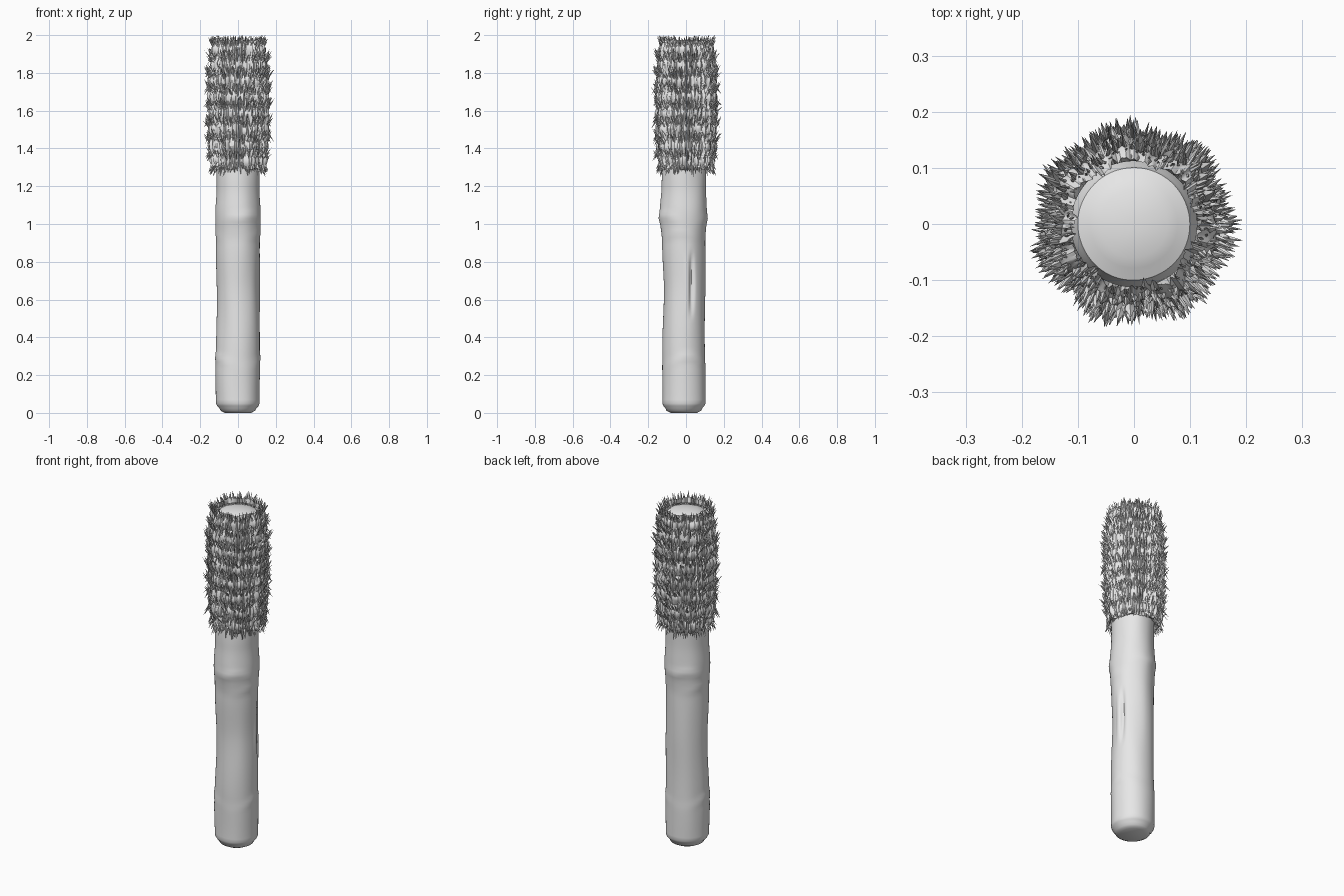
import bpy, bmesh, math, random
from mathutils import Vector, noise

random.seed(4)
cube = bpy.data.objects.get("Cube")
if cube:
    bpy.data.objects.remove(cube)

GREY = (0.8, 0.8, 0.8, 1.0)
mat = bpy.data.materials.new("plain grey")
mat.use_nodes = True
mat.diffuse_color = GREY
mat.node_tree.nodes["Principled BSDF"].inputs["Base Color"].default_value = GREY


def lerp_table(table, z):
    for a, b in zip(table, table[1:]):
        if z <= b[0]:
            t = max(0.0, (z - a[0]) / (b[0] - a[0]))
            t = t * t * (3 - 2 * t)
            return [p + (q - p) * t for p, q in zip(a[1:], b[1:])]
    return table[-1][1:]


def finish(bm, name, angle):
    bmesh.ops.recalc_face_normals(bm, faces=bm.faces)
    mesh = bpy.data.meshes.new(name)
    bm.to_mesh(mesh)
    bm.free()
    mesh.materials.append(mat)
    obj = bpy.data.objects.new(name, mesh)
    bpy.context.collection.objects.link(obj)
    bpy.ops.object.select_all(action='DESELECT')
    obj.select_set(True)
    bpy.context.view_layer.objects.active = obj
    bpy.ops.object.shade_smooth_by_angle(angle=math.radians(angle))
    return obj


def loft(bm, rings, caps):
    loops = [[bm.verts.new(p) for p in ring] for ring in rings]
    n = len(loops[0])
    for a, b in zip(loops, loops[1:]):
        for i in range(n):
            j = (i + 1) % n
            bm.faces.new((a[i], a[j], b[j], b[i]))
    if caps:
        bm.faces.new(loops[0][::-1])
        bm.faces.new(loops[-1])


# Wooden handle: height, half width, half depth, y offset
HANDLE = [(0.0, 0.07, 0.07, -0.012), (0.012, 0.092, 0.092, -0.012),
          (0.05, 0.116, 0.114, -0.012), (0.23, 0.118, 0.115, -0.013),
          (0.29, 0.116, 0.113, -0.013), (0.65, 0.112, 0.109, -0.008),
          (0.9, 0.115, 0.113, -0.012), (1.05, 0.121, 0.125, -0.014),
          (1.2, 0.113, 0.118, -0.012), (1.4, 0.112, 0.115, -0.006),
          (1.9, 0.118, 0.115, 0.0), (1.945, 0.1, 0.1, 0.0),
          (1.962, 0.06, 0.06, 0.0), (1.966, 0.012, 0.012, 0.0)]
levels = [0, 0.006, 0.012, 0.025, 0.037]
levels += [0.05 + 0.02 * i for i in range(93)]
levels += [1.915, 1.93, 1.945, 1.954, 1.962, 1.966]


def handle_point(z, a):
    rx, ry, oy = lerp_table(HANDLE, z)
    c, s = math.cos(a), math.sin(a)
    bump = noise.noise(Vector((c * 1.3, s * 1.3, z * 3))) * 0.004
    # Cut branch ridges that wander round the wood
    for knot, amp, phase in ((0.27, 0.005, 1), (1.03, 0.006, 4), (0.93, 0.003, 2)):
        d = z - knot - 0.025 * math.sin(2 * a + phase) * abs(c)
        bump += amp * math.exp(-(d / 0.022) ** 2) * (0.5 + 0.5 * math.sin(a * 2 + phase))
    # Long split on one side
    if 0.5 < z < 0.86:
        depth = math.sin(math.pi * (z - 0.5) / 0.36)
        mid = 0.36 + 0.1 * (z - 0.65)
        bump -= 0.016 * depth * math.exp(-((a - mid) / 0.1) ** 2)
        bump += 0.005 * depth * math.exp(-((a - mid + 0.25) / 0.12) ** 2)
    if z < 0.04 or z > 1.91:
        bump *= 0.3
    return ((rx + bump) * c, oy + (ry + bump) * s, z)


bm = bmesh.new()
loft(bm, [[handle_point(z, 2 * math.pi * i / 96) for i in range(96)] for z in levels], True)
finish(bm, "handle", 50)

# Crumpled wrapping: height, outer radius
WRAP = [(1.27, 0.148), (1.4, 0.165), (1.55, 0.168), (1.75, 0.168), (1.9, 0.157), (2.0, 0.136)]
Z0, Z1, ROWS = 1.285, 1.975, 8
STEP = (Z1 - Z0) / ROWS


def lobes(a):
    return 1 + 0.045 * math.cos(7 * a + 0.6)


def wrap_point(z, a):
    r = lerp_table(WRAP, z)[0] * lobes(a) - 0.018
    row = abs(math.sin(math.pi * (z - Z0) / STEP))
    fold = noise.noise(Vector((a * 14, 0, z * 5)))
    r += 0.014 * (row - 0.6) + 0.012 * fold
    r += 0.006 * noise.noise(Vector((math.cos(a) * 9, math.sin(a) * 9, z * 30)))
    return (r * math.cos(a), r * math.sin(a), z)


bm = bmesh.new()
heights = [Z0 + (Z1 - Z0) * i / 64 for i in range(65)]
rings = [[wrap_point(z, 2 * math.pi * i / 220) for i in range(220)] for z in heights]
hem = lambda r, z: [(r * math.cos(2 * math.pi * i / 220), r * math.sin(2 * math.pi * i / 220), z)
                    for i in range(220)]
loft(bm, [hem(0.108, Z0 + 0.01)] + rings + [hem(0.112, Z1 - 0.03)], False)
finish(bm, "wrapping", 35)


# Ragged strands, each a pointed four-sided flake bent along its length
def strand(bm, a, z, length, flare, width):
    base = lerp_table(WRAP, min(max(z, 1.27), 2.0))[0] * lobes(a)
    twist = random.uniform(-0.06, 0.06)
    rings = []
    for t, w in ((0, 0.3), (0.35, 1.0), (0.7, 0.7), (1, 0.06)):
        r = base - 0.025 + flare * t ** 1.4
        ang = a + twist * t
        zz = min(z + length * t, 2.0)
        out = Vector((math.cos(ang), math.sin(ang), 0))
        side = Vector((-out.y, out.x, 0)) * width * w
        p = out * r + Vector((0, 0, zz))
        rings.append([p + side, p + out * width * w, p - side, p - out * width * w])
    loft(bm, rings, True)


bm = bmesh.new()
for row in range(ROWS + 1):
    z = Z0 + STEP * row
    for i in range(110):
        a = 2 * math.pi * (i + random.uniform(-0.4, 0.4)) / 110
        up = 1 if row == ROWS else -1 if row == 0 else random.choice((1, 1, -1))
        edge = row in (0, ROWS)
        start = z - up * random.uniform(0.035, 0.06)
        length = up * random.uniform(0.045, 0.075 if edge else 0.09)
        flare = random.uniform(0.012, 0.03) if edge else random.uniform(0.02, 0.046)
        strand(bm, a, start, length, flare, random.uniform(0.003, 0.006))
# Inner fringe leaning over the top of the handle
for i in range(110):
    a = 2 * math.pi * i / 110
    strand(bm, a, 1.94, random.uniform(0.03, 0.06), random.uniform(-0.02, 0.012), 0.003)
finish(bm, "ragged_strands", 30)

# Broad flaps of cloth standing out between the strands
bm = bmesh.new()
for row in range(1, ROWS):
    for i in range(26):
        a = 2 * math.pi * (i + random.random()) / 26
        strand(bm, a, Z0 + STEP * row - 0.03, random.uniform(0.05, 0.08),
               random.uniform(0.015, 0.032), random.uniform(0.008, 0.012))
finish(bm, "cloth_flaps", 40)
